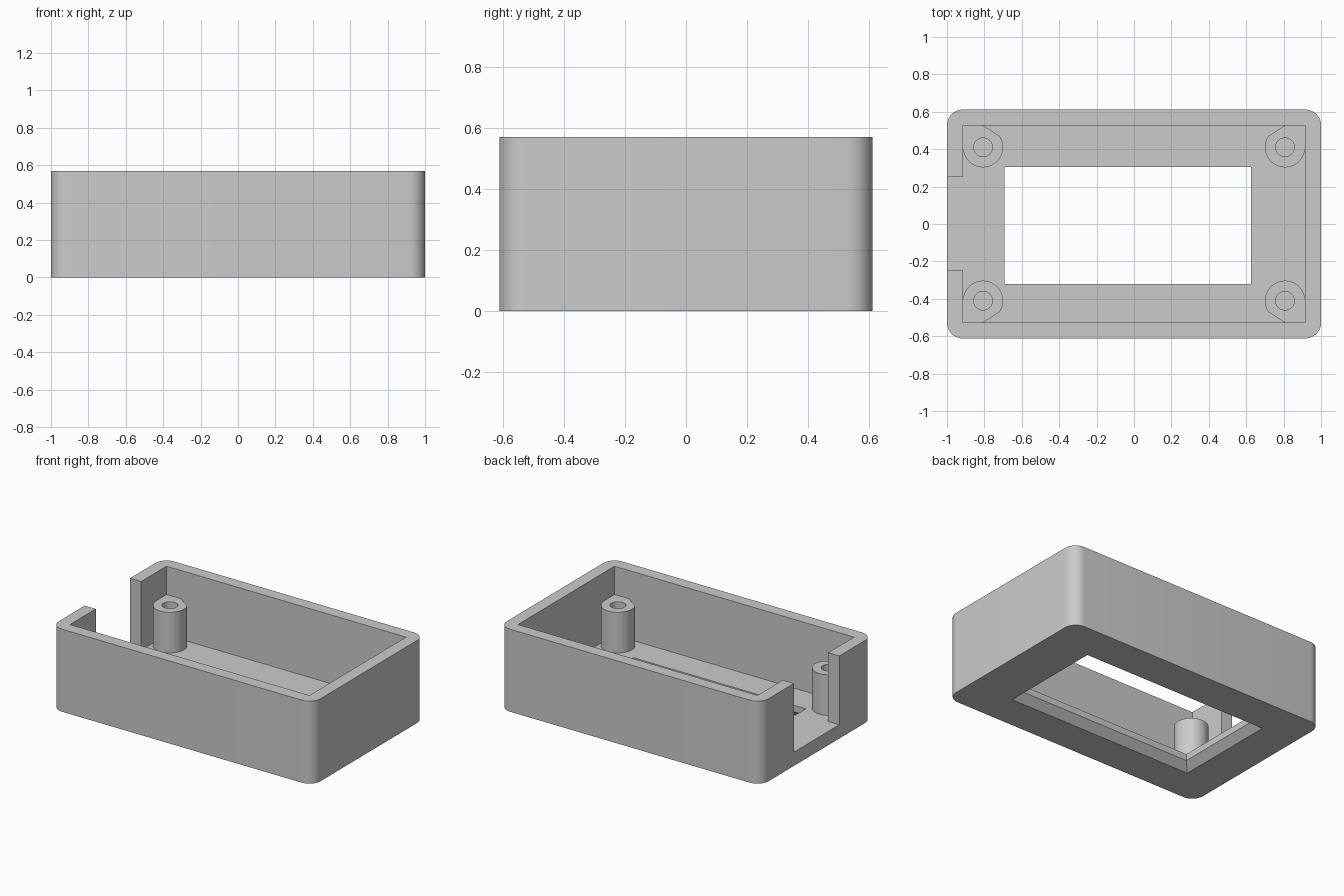
import bpy, bmesh
from math import radians, cos, sin

if "Cube" in bpy.data.objects:
    bpy.data.objects.remove(bpy.data.objects["Cube"], do_unlink=True)

HALF_X, HALF_Y, HEIGHT = 1.0, 0.612, 0.57
WALL, FLOOR, RADIUS = 0.085, 0.095, 0.085
POST_X, POST_Y, POST_TOP, POST_R, HOLE_R = 0.807, 0.41, 0.375, 0.107, 0.05

grey = bpy.data.materials.new("light_grey_plastic")
grey.use_nodes = True
grey.diffuse_color = (0.6, 0.6, 0.6, 1)
grey.node_tree.nodes["Principled BSDF"].inputs["Base Color"].default_value = (0.6, 0.6, 0.6, 1)


def loft(name, layers):
    """Closed solid through stacked outlines: a list of (points, z)."""
    bm = bmesh.new()
    rings = [[bm.verts.new((x, y, z)) for x, y in pts] for pts, z in layers]
    n = len(rings[0])
    for low, high in zip(rings, rings[1:]):
        for i in range(n):
            j = (i + 1) % n
            bm.faces.new((low[i], low[j], high[j], high[i]))
    bm.faces.new(rings[0][::-1])
    bm.faces.new(rings[-1])
    bmesh.ops.recalc_face_normals(bm, faces=bm.faces)
    mesh = bpy.data.meshes.new(name)
    bm.to_mesh(mesh)
    bm.free()
    mesh.materials.append(grey)
    obj = bpy.data.objects.new(name, mesh)
    bpy.context.collection.objects.link(obj)
    return obj


def prism(name, pts, z0, z1):
    return loft(name, [(pts, z0), (pts, z1)])


def rect(x0, x1, y0, y1, grow=0):
    return [(x0 - grow, y0 - grow), (x1 + grow, y0 - grow),
            (x1 + grow, y1 + grow), (x0 - grow, y1 + grow)]


def arc(cx, cy, r, start, end, steps):
    angles = [radians(start + (end - start) * i / steps) for i in range(steps + 1)]
    return [(cx + r * cos(a), cy + r * sin(a)) for a in angles]


def activate(obj):
    bpy.ops.object.select_all(action='DESELECT')
    obj.select_set(True)
    bpy.context.view_layer.objects.active = obj


def cut(obj, cutter):
    cutter.hide_render = True
    mod = obj.modifiers.new("cut", 'BOOLEAN')
    mod.operation, mod.solver, mod.object = 'DIFFERENCE', 'EXACT', cutter
    activate(obj)
    bpy.ops.object.modifier_apply(modifier=mod.name)
    bpy.data.objects.remove(cutter, do_unlink=True)


def smooth(obj):
    activate(obj)
    bpy.ops.object.shade_smooth_by_angle(angle=radians(30))


# Outer case with rounded upright corners
outline = []
for k, (sx, sy) in enumerate([(1, 1), (-1, 1), (-1, -1), (1, -1)]):
    outline += arc(sx * (HALF_X - RADIUS), sy * (HALF_Y - RADIUS), RADIUS, 90 * k, 90 * k + 90, 10)
case = prism("case_shell", outline, 0, HEIGHT)

# Square-cornered cavity and side slot down to the floor
ix, iy = HALF_X - WALL, HALF_Y - WALL
cut(case, prism("cavity_cutter", rect(-ix, ix, -iy, iy), FLOOR, 1))
cut(case, prism("slot_cutter", rect(-1.2, -0.8, -0.245, 0.25), FLOOR, 1))

# Floor window, chamfered on the underside
window = (-0.692, 0.625, -0.32, 0.305)
cut(case, loft("window_cutter", [(rect(*window, grow=0.07), -0.02),
                                 (rect(*window), 0.05), (rect(*window), 0.2)]))
smooth(case)

# Screw posts, each joined to its corner by a fillet block
post_shape = arc(0, 0, POST_R, 35, -180, 40)
post_shape += [(POST_X - ix, iy - POST_Y), (0, iy - POST_Y)]
for sx, side in ((1, "left"), (-1, "right")):
    for sy, end in ((1, "back"), (-1, "front")):
        cx, cy = sx * POST_X, sy * POST_Y
        pts = [(cx - sx * x, cy + sy * y) for x, y in post_shape]
        post = prism(f"screw_post_{end}_{side}", pts, FLOOR - 0.02, POST_TOP)
        cut(post, prism("hole_cutter", arc(cx, cy, HOLE_R, 0, 350, 35), FLOOR, 1))
        smooth(post)
